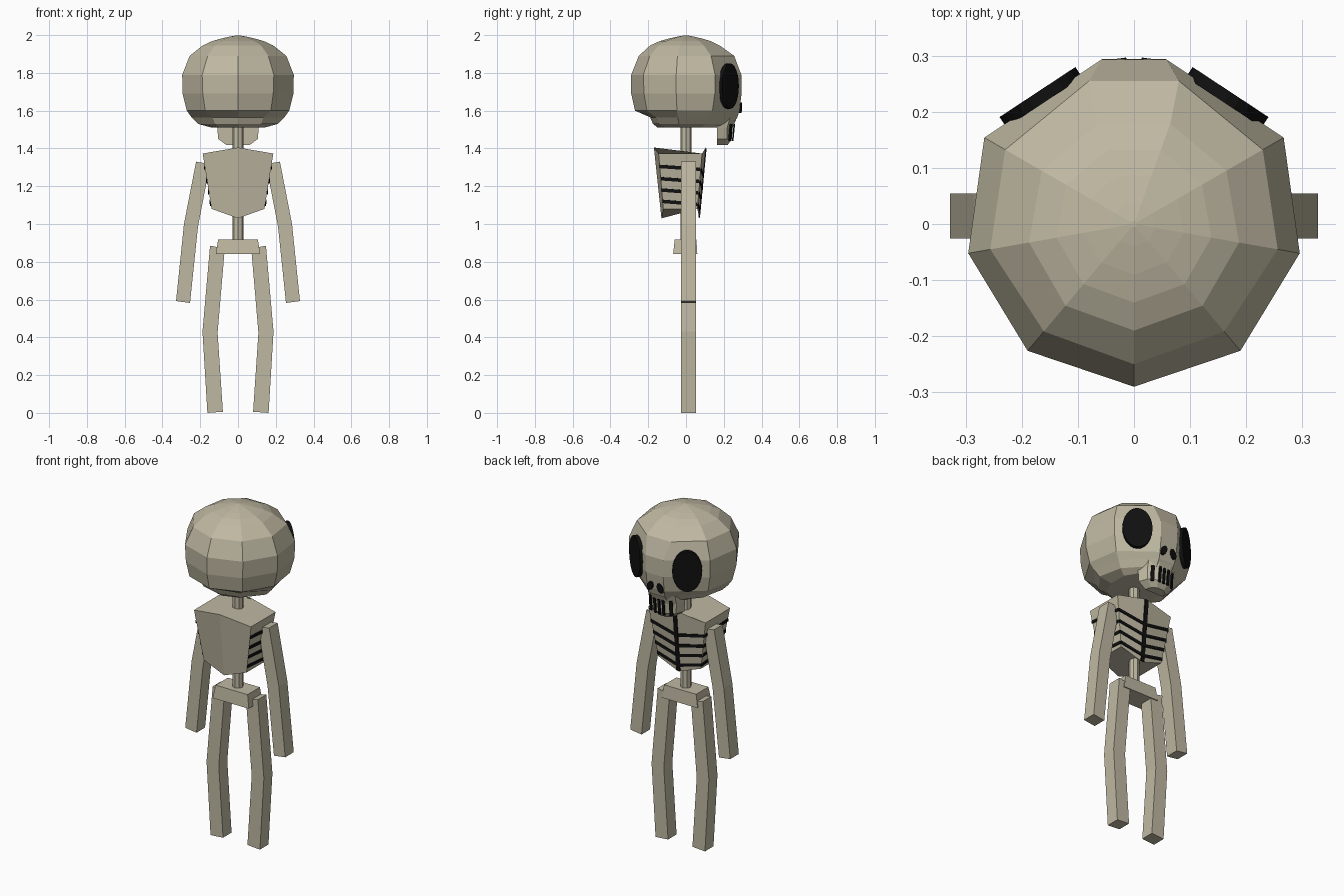
import bpy, bmesh, math
from mathutils import Matrix, Vector

if "Cube" in bpy.data.objects:
    bpy.data.objects.remove(bpy.data.objects["Cube"])


def material(name, color):
    m = bpy.data.materials.new(name)
    m.diffuse_color = color
    m.use_nodes = True
    m.node_tree.nodes["Principled BSDF"].inputs["Base Color"].default_value = m.diffuse_color
    return m


BONE = material("bone", (0.52, 0.48, 0.36, 1))
DARK = material("dark", (0.005, 0.005, 0.005, 1))


def finish(name, bm, mat):
    bmesh.ops.recalc_face_normals(bm, faces=bm.faces)
    me = bpy.data.meshes.new(name)
    bm.to_mesh(me)
    bm.free()
    me.materials.append(mat)
    ob = bpy.data.objects.new(name, me)
    bpy.context.collection.objects.link(ob)
    return ob


def loft(name, rings, mat=BONE):
    """Skin a list of equal-length rings and cap both ends."""
    bm = bmesh.new()
    vs = [[bm.verts.new(p) for p in r] for r in rings]
    n = len(vs[0])
    for a, b in zip(vs, vs[1:]):
        for i in range(n):
            bm.faces.new((a[i], a[(i + 1) % n], b[(i + 1) % n], b[i]))
    bm.faces.new(vs[0])
    bm.faces.new(vs[-1])
    return finish(name, bm, mat)


def disc(name, loc, angle, w, h, depth, tilt=0, sides=24):
    """Flat dark oval facing outwards at a plan angle."""
    bm = bmesh.new()
    bmesh.ops.create_cone(bm, cap_ends=True, segments=sides, radius1=1, radius2=1, depth=1)
    bm.transform(Matrix.Translation(loc) @ Matrix.Rotation(angle, 4, 'Z')
                 @ Matrix.Rotation(math.pi / 2, 4, 'Y') @ Matrix.Rotation(tilt, 4, 'Z')
                 @ Matrix.Diagonal((h, w, depth, 1)))
    return finish(name, bm, DARK)


def strip(name, a, b, w, out, axis=(0, 0, 1)):
    """Thin dark bar from a to b lying on a surface."""
    a, b, out, up = Vector(a), Vector(b), Vector(out).normalized(), Vector(axis)
    sect = [up * (w / 2) * j + out * 0.004 * k for j, k in ((-1, -1), (1, -1), (1, 1), (-1, 1))]
    loft(name, [[p + s for s in sect] for p in (a, b)], DARK)


# skull: nine-sided dome with a flattened face
def skull_ring(z, r0, r1, r2, r3, fx, fy):
    half = [(r * math.cos(math.radians(d)), r * math.sin(math.radians(d)), z)
            for r, d in ((r1, -50), (r2, -10), (r3, 30))] + [(fx, fy, z)]
    return [(0, -r0, z)] + half + [(-x, y, q) for x, y, q in reversed(half)]


dome = [(1.999, .006), (1.993, .04), (1.982, .09), (1.968, .14), (1.945, .19)]
rings = [skull_ring(z, r, r, r, r, r * .34, r * .94) for z, r in dome]
rings += [skull_ring(*p) for p in (
    (1.89, .25, .25, .26, .265, .08, .255),
    (1.79, .29, .295, .30, .308, .058, .293),
    (1.69, .29, .29, .298, .305, .056, .294),
    (1.60, .27, .27, .275, .28, .055, .283),
    (1.565, .19, .21, .25, .24, .052, .272),
    (1.53, .175, .19, .215, .21, .05, .25),
    (1.51, .15, .15, .14, .16, .045, .235))]
loft("skull", rings)

# jaw
plan = [(.11, .17), (.09, .22), (.04, .247)]


def jaw_ring(z, sx, back, front):
    half = [(x * sx, back + (y - .17) / .077 * (front - back), z) for x, y in plan]
    return half + [(-x, y, q) for x, y, q in reversed(half)]


loft("jaw", [jaw_ring(1.56, 1.0, .165, .268), jaw_ring(1.51, 1.0, .165, .247),
             jaw_ring(1.45, .95, .165, .243), jaw_ring(1.417, .55, .165, .22)])

# eye sockets, nose holes, gaps between teeth
for s, side in ((1, "right"), (-1, "left")):
    ang = math.radians(90 - s * 33.4)
    disc("eye_" + side, (s * .166, .226, 1.73), ang, .081, .12, .022)
    disc("nostril_" + side, (s * .033, .287, 1.615), math.radians(90 - s * 8), .018, .03, .014,
         tilt=-s * .4, sides=10)
    strip("tooth_gap_inner_" + side, (s * .028, .247, 1.44), (s * .028, .256, 1.53), .014,
          (0, 1, 0), (1, 0, 0))
    strip("tooth_gap_outer_" + side, (s * .067, .232, 1.44), (s * .067, .239, 1.53), .02,
          (s * .47, .88, 0), (.88, -s * .47, 0))
strip("tooth_gap_middle", (0, .247, 1.44), (0, .256, 1.53), .014, (0, 1, 0), (1, 0, 0))

# neck and spine
circle = [(.029 * math.cos(i * math.pi / 4), .029 * math.sin(i * math.pi / 4)) for i in range(8)]
for name, lo, hi in (("neck", 1.36, 1.56), ("spine", .88, 1.08)):
    loft(name, [[(x, y, z) for x, y in circle] for z in (lo, hi)])

# ribcage: tapered block creased along its middle
loft("ribcage", [
    [(.14, -.12, 1.08), (0, -.13, 1.03), (-.14, -.12, 1.08),
     (-.14, .06, 1.08), (0, .07, 1.03), (.14, .06, 1.08)],
    [(.187, -.145, 1.373), (0, -.17, 1.405), (-.187, -.145, 1.373),
     (-.187, .085, 1.373), (0, .105, 1.405), (.187, .085, 1.373)]])

# rib gaps and breastbone line
strip("breastbone_line", (0, .07, 1.035), (0, .105, 1.40), .024, (0, 1, 0), (1, 0, 0))


def edge(z, s, y_lo, y_hi):
    t = (z - 1.08) / .293
    return (s * (.14 + .047 * t), y_lo + (y_hi - y_lo) * t, z)


for i, z in enumerate((1.305, 1.24, 1.18, 1.12)):
    for s in (1, -1):
        back, corner = edge(z, s, -.12, -.145), edge(z - .015, s, .06, .085)
        zc = z - .05
        mid = (0, .07 + .035 * (zc - 1.03) / .375, zc)
        tag = f"{i}_{'right' if s > 0 else 'left'}"
        strip("rib_gap_side_" + tag, back, corner, .018, (s, 0, -.15))
        strip("rib_gap_front_" + tag, corner, mid, .018, (s * .1, 1, -.08))

# pelvis
loft("pelvis", [[(x, -.068, .84), (-x, -.068, .84), (-x, .06, .84), (x, .06, .84)]
                if lo else
                [(x, -.06, .917), (-x, -.06, .917), (-x, .055, .917), (x, .055, .917)]
                for lo, x in ((1, .118), (0, .105))])

# arms and legs: square bars with one bend, given as outer and inner edges
limbs = {
    "arm": [(.222, 1.33, .148, 1.318), (.286, 1.0, .212, .985), (.328, .592, .254, .582)],
    "leg": [(.148, .885, .07, .87), (.188, .43, .108, .425), (.162, .0, .08, .006)],
}
for name, pts in limbs.items():
    for s, side in ((1, "right"), (-1, "left")):
        loft(f"{name}_{side}", [[(s * ox, -.026, oz), (s * ox, .054, oz),
                                 (s * ix, .054, iz), (s * ix, -.026, iz)]
                                for ox, oz, ix, iz in pts])
